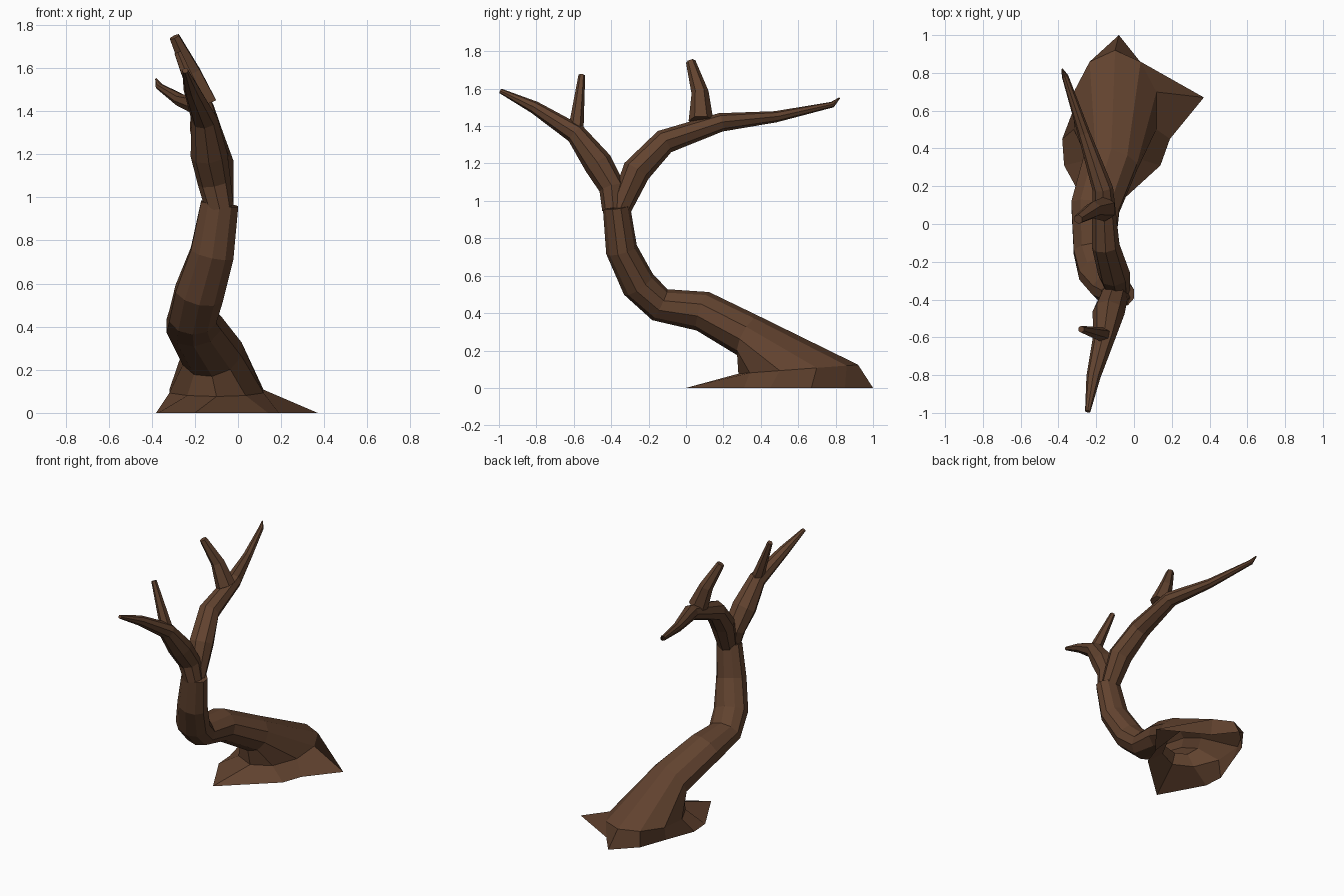
import bpy, bmesh, math
from mathutils import Vector

if "Cube" in bpy.data.objects:
    bpy.data.objects.remove(bpy.data.objects["Cube"])

bark = bpy.data.materials.new("bark")
bark.diffuse_color = (0.12, 0.055, 0.028, 1)
bark.use_nodes = True
bark.node_tree.nodes["Principled BSDF"].inputs["Base Color"].default_value = bark.diffuse_color


def sweep(path, n, oval):
    """Oval rings square to a path of (x, y, z, radius); oval widens them along x."""
    pts = [Vector(p[:3]) for p in path]
    rings = []
    for i, c in enumerate(pts):
        before, after = pts[max(i - 1, 0)], pts[min(i + 1, len(pts) - 1)]
        t = (c - before).normalized() + (after - c).normalized()
        t.normalize()
        side = (Vector((1, 0, 0)) - t * t.x).normalized()
        down = side.cross(t)
        r = path[i][3]
        rings.append([c + r * (math.cos(a) * down + oval * math.sin(a) * side)
                      for a in (math.tau * k / n for k in range(n))])
    return rings


def loft(name, rings, cap_start=True):
    """Skin equal-sized rings into a flat-shaded tube."""
    bm = bmesh.new()
    loops = [[bm.verts.new(p) for p in r] for r in rings]
    for a, b in zip(loops, loops[1:]):
        for k in range(len(a)):
            j = (k + 1) % len(a)
            bm.faces.new((a[k], a[j], b[j], b[k]))
    bm.faces.new(loops[-1])
    if cap_start:
        bm.faces.new(loops[0][::-1])
    bmesh.ops.recalc_face_normals(bm, faces=bm.faces)
    me = bpy.data.meshes.new(name)
    bm.to_mesh(me)
    bm.free()
    me.materials.append(bark)
    bpy.context.collection.objects.link(bpy.data.objects.new(name, me))


# Root flare: spiky outline on the ground, then a tilted ellipse; open underneath
outline = [(-.2, 0), (.14, .31), (.19, .45), (.37, .67), (.04, .85),
           (-.08, 1), (-.23, .85), (-.3, .66), (-.38, .45), (-.37, .31)]
ground = [Vector((x, y, 0)) for x, y in outline]
flare = []
for k in range(10):
    a = math.tau * k / 10
    y = .6 - .32 * math.cos(a)
    flare.append(Vector((-.1 + .23 * math.sin(a), y, .055 + .075 * y)))

# Trunk leaning forward, then rising to the fork
trunk = [(-.12, .34, .275, .12), (-.205, .09, .41, .108), (-.21, -.14, .445, .092),
         (-.18, -.255, .555, .095), (-.12, -.345, .74, .085), (-.085, -.372, .97, .073)]
loft("trunk", [ground, flare] + sweep(trunk, 10, 1.25), cap_start=False)

# Front limb and its upright twig
front = [(-.085, -.388, .95, .06), (-.11, -.395, 1.07, .07), (-.135, -.47, 1.2, .078),
         (-.155, -.59, 1.36, .055), (-.215, -.81, 1.5, .034), (-.245, -.992, 1.588, .013)]
loft("front_branch", sweep(front, 8, 1.1))
loft("front_twig", sweep([(-.155, -.59, 1.37, .042), (-.28, -.557, 1.672, .018)], 6, 1))

# Back limb sweeping over the roots, and its broken stub
back = [(-.085, -.355, .95, .058), (-.105, -.265, 1.16, .077), (-.15, -.115, 1.317, .067),
        (-.165, .185, 1.42, .05), (-.265, .48, 1.45, .03), (-.365, .783, 1.515, .016),
        (-.38, .82, 1.55, .004)]
loft("back_branch", sweep(back, 8, 1.1))
stub = [(-.155, .08, 1.43, .066), (-.215, .075, 1.58, .046), (-.295, .025, 1.745, .026)]
loft("back_stub", sweep(stub, 6, 1))
